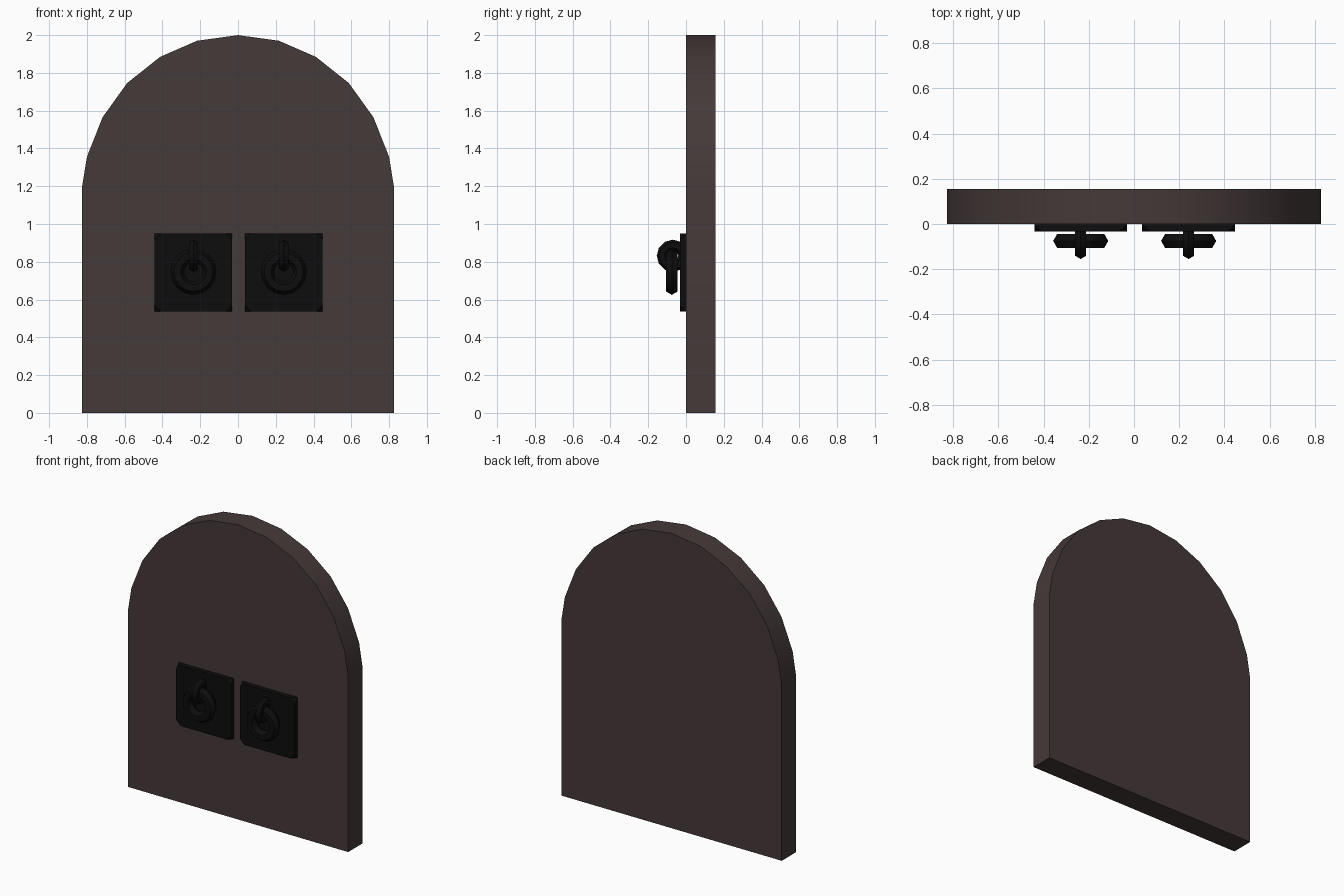
import bpy, bmesh, math
from mathutils import Matrix, Vector

if "Cube" in bpy.data.objects:
    bpy.data.objects.remove(bpy.data.objects["Cube"])


def material(name, rgb):
    m = bpy.data.materials.new(name)
    m.diffuse_color = (*rgb, 1)
    m.use_nodes = True
    m.node_tree.nodes["Principled BSDF"].inputs["Base Color"].default_value = m.diffuse_color
    return m


wood = material("dark_wood", (0.060, 0.041, 0.041))
iron = material("black_iron", (0.004, 0.004, 0.004))


def finish(bm, name, mat, smooth=True):
    bmesh.ops.recalc_face_normals(bm, faces=bm.faces)
    me = bpy.data.meshes.new(name)
    bm.to_mesh(me)
    bm.free()
    me.materials.append(mat)
    ob = bpy.data.objects.new(name, me)
    bpy.context.collection.objects.link(ob)
    if smooth:
        bpy.ops.object.select_all(action='DESELECT')
        ob.select_set(True)
        bpy.context.view_layer.objects.active = ob
        bpy.ops.object.shade_smooth_by_angle(angle=math.radians(35))
    return ob


# Arched door panel: half profile mirrored about x = 0, extruded in y
half = [(0.827, 0), (0.827, 1.188), (0.80, 1.355), (0.717, 1.565),
        (0.587, 1.746), (0.412, 1.885), (0.217, 1.97)]
profile = half + [(0, 2.0)] + [(-x, z) for x, z in reversed(half)]
bm = bmesh.new()
face = bm.faces.new([bm.verts.new((x, 0, z)) for x, z in profile])
ext = bmesh.ops.extrude_face_region(bm, geom=[face])
verts = [v for v in ext["geom"] if isinstance(v, bmesh.types.BMVert)]
bmesh.ops.translate(bm, verts=verts, vec=(0, 0.155, 0))
finish(bm, "door_panel", wood)


def back_plate(name, x, z, size=0.411, depth=0.033, cut=0.033):
    # Square plate with its four front corners sliced off
    bm = bmesh.new()
    bmesh.ops.create_cube(bm, size=1, matrix=Matrix.Translation((x, -depth / 2, z))
                          @ Matrix.Diagonal((size, depth, size, 1)))
    for sx in (-1, 1):
        for sz in (-1, 1):
            corner = Vector((x + sx * size / 2, -depth, z + sz * size / 2))
            normal = Vector((sx, -cut / (depth * 0.95), sz)).normalized()
            point = corner - Vector((sx * cut, 0, 0))
            res = bmesh.ops.bisect_plane(bm, geom=bm.verts[:] + bm.edges[:] + bm.faces[:],
                                         plane_co=point, plane_no=normal, clear_outer=True)
            edges = [e for e in res["geom_cut"] if isinstance(e, bmesh.types.BMEdge)]
            bmesh.ops.contextual_create(bm, geom=edges)
    finish(bm, name, iron, False)


def torus(name, centre, axis, major, minor, segments, sides=6):
    # Ring around the y axis (hanging ring) or the x axis (staple)
    bm = bmesh.new()
    loops = []
    for i in range(segments):
        a = 2 * math.pi * i / segments
        loop = []
        for j in range(sides):
            b = 2 * math.pi * j / sides
            r, h = major + minor * math.cos(b), minor * math.sin(b)
            u, w = r * math.cos(a), r * math.sin(a)
            p = (u, h, w) if axis == 'Y' else (h, u, w)
            loop.append(bm.verts.new(Vector(centre) + Vector(p)))
        loops.append(loop)
    for i in range(segments):
        p, q = loops[i], loops[(i + 1) % segments]
        for j in range(sides):
            k = (j + 1) % sides
            bm.faces.new((p[j], p[k], q[k], q[j]))
    finish(bm, name, iron)


# Two handles: plate, staple through the plate, hanging ring
for side, x in (("left", -0.236), ("right", 0.242)):
    back_plate(side + "_back_plate", x, 0.743)
    torus(side + "_staple", (x, -0.07, 0.832), 'X', 0.057, 0.028, 12)
    torus(side + "_pull_ring", (x, -0.075, 0.747), 'Y', 0.086, 0.036, 16)
